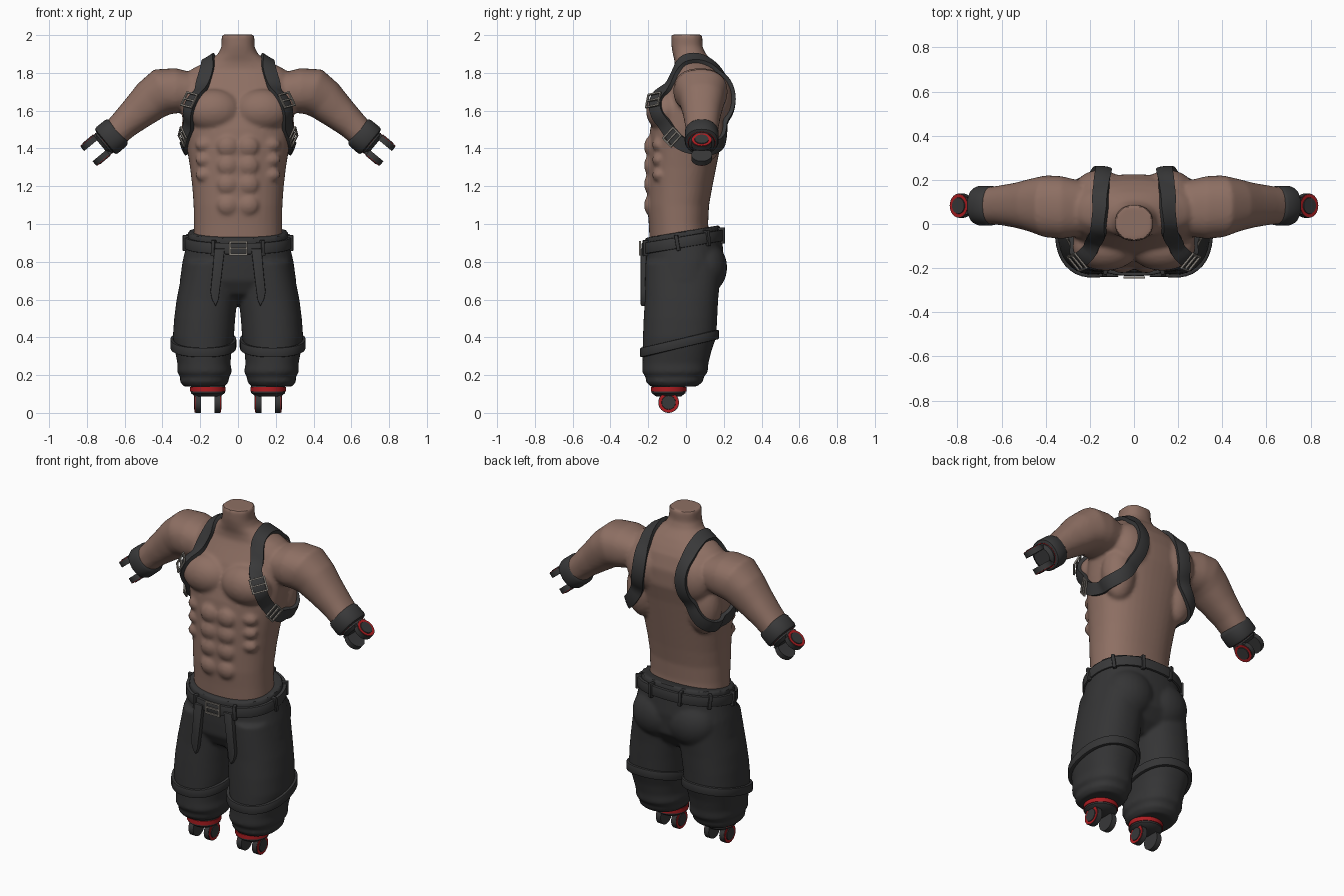
import bpy, bmesh
from math import cos, sin, pi, radians
from mathutils import Vector, Matrix
from mathutils.bvhtree import BVHTree

if "Cube" in bpy.data.objects:
    bpy.data.objects.remove(bpy.data.objects["Cube"])


def material(name, rgb):
    m = bpy.data.materials.new(name)
    m.use_nodes = True
    m.diffuse_color = (*rgb, 1)
    m.node_tree.nodes["Principled BSDF"].inputs["Base Color"].default_value = (*rgb, 1)
    return m


SKIN = material("skin", (0.27, 0.16, 0.125))
CLOTH = material("charcoal cloth", (0.035, 0.035, 0.036))
LEATHER = material("dark leather", (0.04, 0.04, 0.041))
RED = material("red trim", (0.42, 0.012, 0.015))
METAL = material("dull metal", (0.23, 0.21, 0.185))


def make(name, bm, mat, mirror=False, mods=()):
    """Turn a bmesh into an object with its modifiers applied."""
    bmesh.ops.recalc_face_normals(bm, faces=bm.faces[:])
    me = bpy.data.meshes.new(name)
    bm.to_mesh(me)
    bm.free()
    me.materials.append(mat)
    ob = bpy.data.objects.new(name, me)
    bpy.context.scene.collection.objects.link(ob)
    bpy.ops.object.select_all(action='DESELECT')
    ob.select_set(True)
    bpy.context.view_layer.objects.active = ob
    mods = list(mods) + ([("MIRROR", dict(use_mirror_merge=False))] if mirror else [])
    for kind, settings in mods:
        mod = ob.modifiers.new(kind.title(), kind)
        for key, value in settings.items():
            setattr(mod, key, value)
        bpy.ops.object.modifier_apply(modifier=mod.name)
    bpy.ops.object.shade_smooth_by_angle(angle=radians(40))
    return ob


def oval(c, u, v, a, p=2.3):
    """Point at angle a on a rounded-box oval."""
    ca, sa = cos(a), sin(a)
    k = (abs(ca) ** p + abs(sa) ** p) ** (-1 / p)
    return c + u * ca * k + v * sa * k


def loft(bm, secs, n=40, caps=True):
    rings = [[bm.verts.new(oval(*s, 2 * pi * i / n)) for i in range(n)] for s in secs]
    for a, b in zip(rings, rings[1:]):
        for i in range(n):
            bm.faces.new((a[i], a[(i + 1) % n], b[(i + 1) % n], b[i]))
    if caps:
        bm.faces.new(rings[0])
        bm.faces.new(rings[-1])


def level(z, x0, x1, yf, yb, tilt=0.0):
    """Horizontal section; tilt lifts the back."""
    hy = (yb - yf) / 2
    return (Vector(((x0 + x1) / 2, (yf + yb) / 2, z)), Vector(((x1 - x0) / 2, 0, 0)),
            Vector((0, hy, hy * tilt)))


def ball(bm, c, r):
    bmesh.ops.create_uvsphere(bm, u_segments=24, v_segments=16, radius=1,
                              matrix=Matrix.Translation(c) @ Matrix.Diagonal((*r, 1)))


def both(bm, c, r):
    for s in (1, -1):
        ball(bm, (s * c[0], c[1], c[2]), r)


def box(bm, m, c, size):
    bmesh.ops.create_cube(bm, size=1, matrix=m @ Matrix.Translation(c) @ Matrix.Diagonal((*size, 1)))


def cyl(bm, m, r1, r2, z0, z1, n=32):
    bmesh.ops.create_cone(bm, cap_ends=True, segments=n, radius1=r1, radius2=r2, depth=z1 - z0,
                          matrix=m @ Matrix.Translation((0, 0, (z0 + z1) / 2)))


def frame(x, y, z, origin):
    m = Matrix((x, y, z)).transposed().to_4x4()
    m.translation = origin
    return m


def fused(voxel, rounds):
    return [("REMESH", dict(mode='VOXEL', voxel_size=voxel, use_smooth_shade=True)),
            ("SMOOTH", dict(factor=0.5, iterations=rounds))]


# Torso and neck: height, half width, front, back
bm = bmesh.new()
torso = [(0.86, .235, -.19, .13), (1.0, .233, -.197, .117), (1.1, .235, -.205, .122),
         (1.2, .242, -.205, .14), (1.3, .254, -.203, .16), (1.4, .27, -.2, .18),
         (1.5, .287, -.19, .2), (1.6, .3, -.165, .225), (1.7, .305, -.125, .225),
         (1.78, .29, -.08, .2), (1.82, .245, -.06, .175), (1.86, .165, -.06, .145),
         (1.9, .105, -.07, .105), (1.94, .087, -.077, .087), (2.003, .087, -.077, .087)]
loft(bm, [level(z, -w, w, f, b) for z, w, f, b in torso])
# Chest, shoulder blades and side muscles
both(bm, (.128, -.105, 1.6), (.15, .107, .115))
both(bm, (.155, .145, 1.66), (.12, .1, .14))
both(bm, (.2, .11, 1.5), (.1, .09, .17))
# Abdominal and rib muscles
for z in (1.41, 1.31, 1.21, 1.1):
    both(bm, (.055, -.19, z), (.056, .032, .054))
for z in (1.42, 1.34, 1.26):
    both(bm, (.17, -.145, z), (.055, .034, .038))
# Arms: centre x, y, z, thickness, depth
arm = [(.24, .07, 1.7, .1, .125), (.33, .075, 1.705, .12, .142), (.4, .08, 1.7, .126, .14),
       (.46, .085, 1.655, .112, .12), (.53, .085, 1.592, .095, .102),
       (.6, .085, 1.53, .08, .09), (.67, .083, 1.462, .072, .082)]
for s in (1, -1):
    secs = []
    for i, (x, y, z, rn, ry) in enumerate(arm):
        a, b = arm[max(i - 1, 0)], arm[min(i + 1, len(arm) - 1)]
        d = Vector((b[0] - a[0], 0, b[2] - a[2])).normalized()
        secs.append((Vector((s * x, y, z)), Vector((-d.z * s, 0, d.x)) * rn, Vector((0, ry, 0))))
    loft(bm, secs)
body = make("body", bm, SKIN, mods=fused(0.011, 5))
tree = BVHTree.FromObject(body, bpy.context.evaluated_depsgraph_get())

# Trousers: hips, seat and legs fused together
bm = bmesh.new()
hips = [(.96, .265, -.218, .178, .17), (.9, .27, -.222, .19, .17), (.8, .294, -.222, .2, .1),
        (.7, .308, -.218, .19, 0), (.63, .29, -.18, .14, 0), (.58, .15, -.1, .08, 0)]
loft(bm, [level(z, -w, w, f, b, t) for z, w, f, b, t in hips])
both(bm, (.115, .1, .77), (.15, .118, .14))
leg = [(.8, .0, .285, -.215, .19), (.6, .004, .325, -.218, .17), (.5, .015, .338, -.224, .165),
       (.4, .022, .345, -.228, .16), (.33, .034, .334, -.23, .135), (.26, .04, .32, -.23, .118),
       (.215, .032, .322, -.232, .115), (.185, .05, .302, -.21, .09),
       (.168, .047, .31, -.215, .092), (.14, .07, .288, -.19, .06)]
loft(bm, [level(*s) for s in leg])
loft(bm, [level(z, -b, -a, f, k) for z, a, b, f, k in leg])
make("trousers", bm, CLOTH, mods=fused(0.011, 4))


def shell(t):
    return [("SOLIDIFY", dict(thickness=t, offset=0)), ("BEVEL", dict(width=0.005, segments=2))]


# Slanted knee bands
bm = bmesh.new()
loft(bm, [level(z, .02, .347, -.232, .163, .24) for z in (.342, .392)], caps=False)
make("knee_bands", bm, CLOTH, True, shell(.022))

# Belt with its loops
bm = bmesh.new()
belt = level(.905, -.274, .274, -.226, .195, .17)
loft(bm, [(belt[0] + Vector((0, 0, h)), *belt[1:]) for h in (-.03, .03)], n=64, caps=False)
make("belt", bm, LEATHER, mods=shell(.02))
bm = bmesh.new()
for deg in (-63, -8, 35, 70):
    a = radians(deg)
    p = oval(*belt, a)
    t = (oval(*belt, a + .02) - p).normalized()
    up = Vector((0, 0, 1))
    up = (up - t * up.dot(t)).normalized()
    box(bm, frame(t, up, t.cross(up), p), (0, 0, 0), (.02, .085, .04))
make("belt_loops", bm, CLOTH, True, [("BEVEL", dict(width=.004, segments=2))])

# Hanging belt tongues
bm = bmesh.new()
tongue = [(.07, .87), (.125, .87), (.135, .75), (.146, .64), (.138, .6), (.118, .565),
          (.103, .6), (.09, .7)]
face = bm.faces.new([bm.verts.new((x, -.24, z)) for x, z in tongue])
ext = bmesh.ops.extrude_face_region(bm, geom=[face])
bmesh.ops.translate(bm, vec=(0, .03, 0),
                    verts=[g for g in ext["geom"] if isinstance(g, bmesh.types.BMVert)])
make("belt_tongues", bm, LEATHER, True, [("BEVEL", dict(width=.004, segments=2))])


def buckle(bm, m, w, h, t=.009):
    for s in (1, -1):
        box(bm, m, (s * w / 2, 0, 0), (t, h + t, t))
        box(bm, m, (0, s * h / 2, 0), (w + t, t, t))
    box(bm, m, (0, 0, 0), (w, t, t))


bm = bmesh.new()
buckle(bm, frame(Vector((1, 0, 0)), Vector((0, 0, 1)), Vector((0, -1, 0)), (.002, -.243, .872)),
       .088, .066)
make("belt_buckle", bm, METAL)

# Shoulder harness: closed path laid onto the body
path = [Vector(p) for p in (
    (.16, .06, 1.89), (.16, -.03, 1.85), (.19, -.1, 1.77), (.24, -.16, 1.67), (.272, -.15, 1.57),
    (.288, -.08, 1.47), (.285, .01, 1.41), (.265, .12, 1.41), (.22, .19, 1.46), (.165, .23, 1.56),
    (.14, .24, 1.68), (.145, .2, 1.79), (.155, .14, 1.86))]


def along(t):
    i, f = int(t), t % 1
    a, b, c, d = (path[(i + k) % len(path)] for k in (-1, 0, 1, 2))
    return (2 * b + (c - a) * f + (2 * a - 5 * b + 4 * c - d) * f ** 2
            + (3 * b - a - 3 * c + d) * f ** 3) / 2


def strap_frame(t):
    p, n = tree.find_nearest(along(t))[:2]
    tan = along(t + .05) - along(t - .05 + len(path))
    tan = (tan - n * tan.dot(n)).normalized()
    return frame(tan.cross(n), tan, n, p)


bm = bmesh.new()
rows = []
steps = 6 * len(path)
for i in range(steps):
    m = strap_frame(i / 6)
    row = []
    for k in range(-2, 3):
        p, n = tree.find_nearest(m @ Vector((k * .02, 0, .005)))[:2]
        row.append(bm.verts.new(p + n * .009))
    rows.append(row)
for i in range(steps):
    a, b = rows[i], rows[(i + 1) % steps]
    for k in range(4):
        bm.faces.new((a[k], a[k + 1], b[k + 1], b[k]))
make("harness_straps", bm, LEATHER, True,
     [("SMOOTH", dict(factor=.5, iterations=3)), ("SOLIDIFY", dict(thickness=.024, offset=0))])
bm = bmesh.new()
for t, h in ((3.2, .075), (5.1, .06)):
    buckle(bm, strap_frame(t) @ Matrix.Translation((0, 0, .026)), .082, h)
make("harness_buckles", bm, METAL, True)


def stump(name, m, r):
    """Joint fitting: collar with a red ring and a fork of two round lugs."""
    dark, red = bmesh.new(), bmesh.new()
    cyl(dark, m, r, r, -.03, .045)
    cyl(dark, m, r, r * .75, .045, .062)
    cyl(red, m, r + .004, r + .004, .012, .036)
    for s in (1, -1):
        box(dark, m, (s * .052, 0, .07), (.03, .08, .05))
        lug = m @ Matrix.Translation((s * .052, 0, .095)) @ Matrix.Rotation(s * pi / 2, 4, 'Y')
        cyl(dark, lug, .055, .055, -.017, .014)
        cyl(red, lug, .052, .052, .01, .017)
        cyl(dark, lug, .04, .036, .01, .021)
    make(name + "_joints", dark, LEATHER, True)
    make(name + "_red_rings", red, RED, True)


# Ankle and wrist fittings
X, Y = Vector((1, 0, 0)), Vector((0, 1, 0))
stump("ankle", frame(X, -Y, Vector((0, 0, -1)), (.16, -.092, .15)), .09)
d = Vector((.77, 0, -.64)).normalized()
n = Vector((-d.z, 0, d.x))
stump("wrist", frame(n, d.cross(n), d, (.677, .083, 1.455)), .07)

# Rolled wrist cuffs
bm = bmesh.new()
cuff = [(-.01, .07), (0, .083), (.012, .089), (.072, .09), (.084, .085), (.089, .072)]
loft(bm, [(Vector((.637, .083, 1.49)) + d * h, n * r, Y * r) for h, r in cuff])
make("wrist_cuffs", bm, LEATHER, True)
